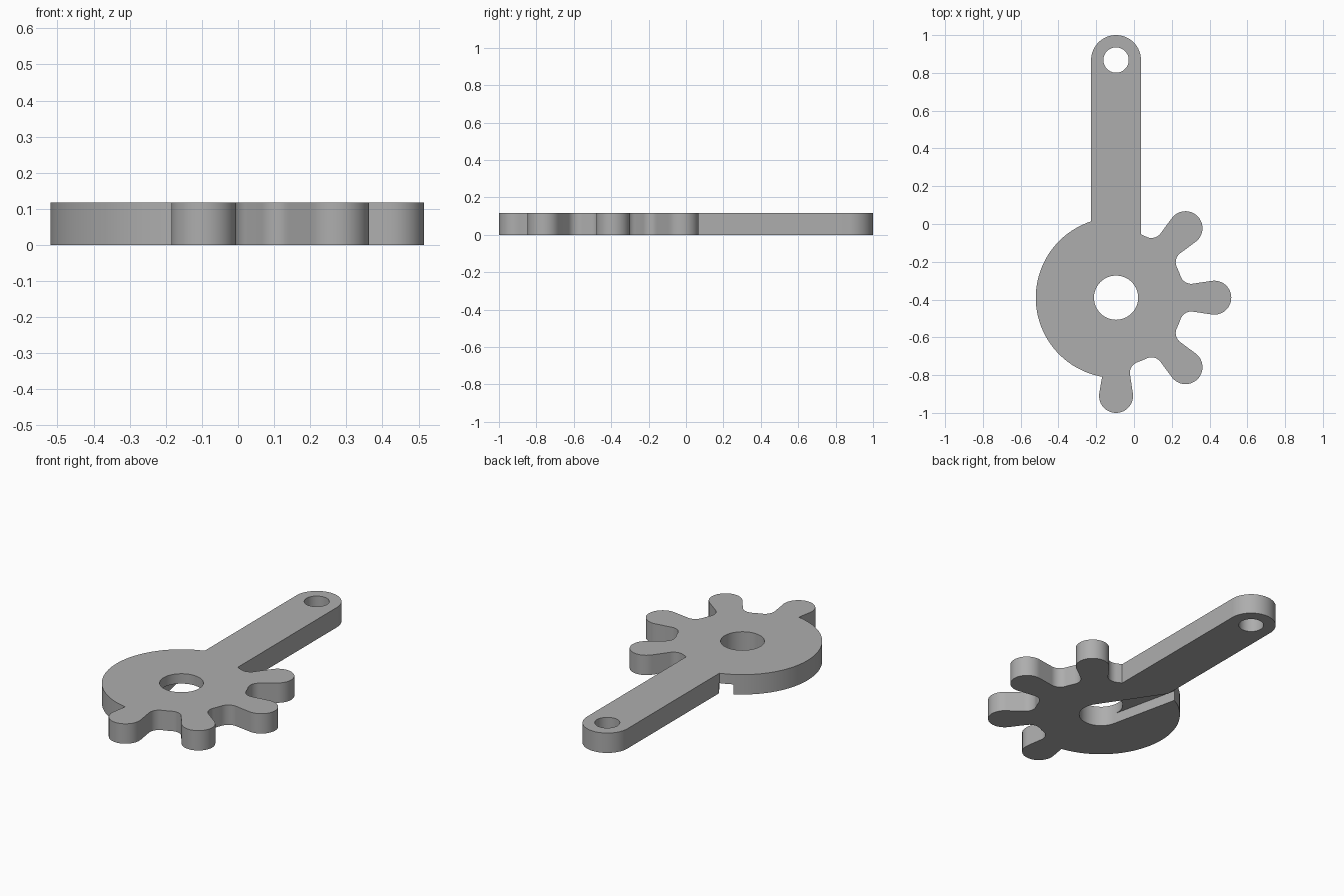
import bpy, bmesh
from math import radians, cos, sin

cube = bpy.data.objects.get("Cube")
if cube:
    bpy.data.objects.remove(cube)

CX, CY, THICK = -0.095, -0.39, 0.117   # hub centre and plate thickness
ROOT, DISC, HOLE = 0.36, 0.425, 0.117  # hub radii
TIP_R, TIP_D = 0.09, 0.52              # round tooth tip
FILLET, FILLET_ANGLE = 0.06, 18.5      # fillet at the tooth root
ARM_R, ARM_END = 0.132, 1.258          # arm half width and end centre

grey = bpy.data.materials.new("plain_grey")
grey.diffuse_color = (0.42, 0.42, 0.42, 1)
grey.use_nodes = True
grey.node_tree.nodes["Principled BSDF"].inputs["Base Color"].default_value = (0.42, 0.42, 0.42, 1)


def polar(r, deg, x=0, y=0):
    return (x + r * cos(radians(deg)), y + r * sin(radians(deg)))


def arc(r, start, end, steps, x=0, y=0):
    return [polar(r, start + (end - start) * i / steps, x, y) for i in range(steps + 1)]


def turn(points, deg):
    c, s = cos(radians(deg)), sin(radians(deg))
    return [(u * c - v * s, u * s + v * c) for u, v in points]


def prism(name, points, z0, z1):
    """Extrude a flat outline, given relative to the hub centre."""
    bm = bmesh.new()
    face = bm.faces.new([bm.verts.new((x + CX, y + CY, z0)) for x, y in points])
    top = bmesh.ops.extrude_face_region(bm, geom=[face])["geom"]
    bmesh.ops.translate(bm, vec=(0, 0, z1 - z0),
                        verts=[g for g in top if isinstance(g, bmesh.types.BMVert)])
    bmesh.ops.recalc_face_normals(bm, faces=bm.faces)
    mesh = bpy.data.meshes.new(name)
    bm.to_mesh(mesh)
    bm.free()
    mesh.materials.append(grey)
    obj = bpy.data.objects.new(name, mesh)
    bpy.context.collection.objects.link(obj)
    return obj


def cut(target, cutter):
    bpy.context.view_layer.objects.active = target
    mod = target.modifiers.new("cut", 'BOOLEAN')
    mod.operation, mod.solver, mod.object = 'DIFFERENCE', 'EXACT', cutter
    bpy.ops.object.modifier_apply(modifier=mod.name)
    bpy.data.objects.remove(cutter)


# One tooth pointing along +x: fillet, round tip, mirrored fillet
fx, fy = polar(ROOT + FILLET, FILLET_ANGLE)
fillet = arc(FILLET, 180 + FILLET_ANGLE, 281, 10, fx, fy)
tip = arc(TIP_R, 101, -101, 28, TIP_D)
other_fillet = [(u, -v) for u, v in reversed(fillet)]

# Whole outline, clockwise from the foot of the arm
outline = [(ARM_R, 0.335)]
for angle in (45, 0, -45):
    outline.append(polar(ROOT, angle + 22.5))
    outline += turn(fillet + tip + other_fillet, angle)
outline.append(polar(ROOT, -67.5))
outline += turn(fillet + tip, -90)
outline += arc(DISC, -100, -251.9, 60)
outline += arc(ARM_R, 180, 0, 32, 0, ARM_END)
lever = prism("toothed_lever", outline, 0, THICK)

# Hub hole and arm hole
cut(lever, prism("hub_hole", arc(HOLE, 0, 354.375, 63), -0.1, 0.3))
cut(lever, prism("arm_hole", arc(0.067, 0, 352.5, 47, 0, ARM_END), -0.1, 0.3))

# Tapered groove under the disc, tangent to the hub hole and open at the rim
side_a, side_b = 192.5, 33.9
ex, ey = polar(0.47, (side_a + side_b) / 2)
groove = [polar(0.03, side_a, ex, ey), polar(HOLE, side_a), (0, 0),
          polar(HOLE, side_b), polar(0.03, side_b, ex, ey)]
cut(lever, prism("groove", groove, -0.1, THICK / 2))

bpy.ops.object.select_all(action='DESELECT')
lever.select_set(True)
bpy.context.view_layer.objects.active = lever
bpy.ops.object.shade_smooth_by_angle(angle=radians(30))
